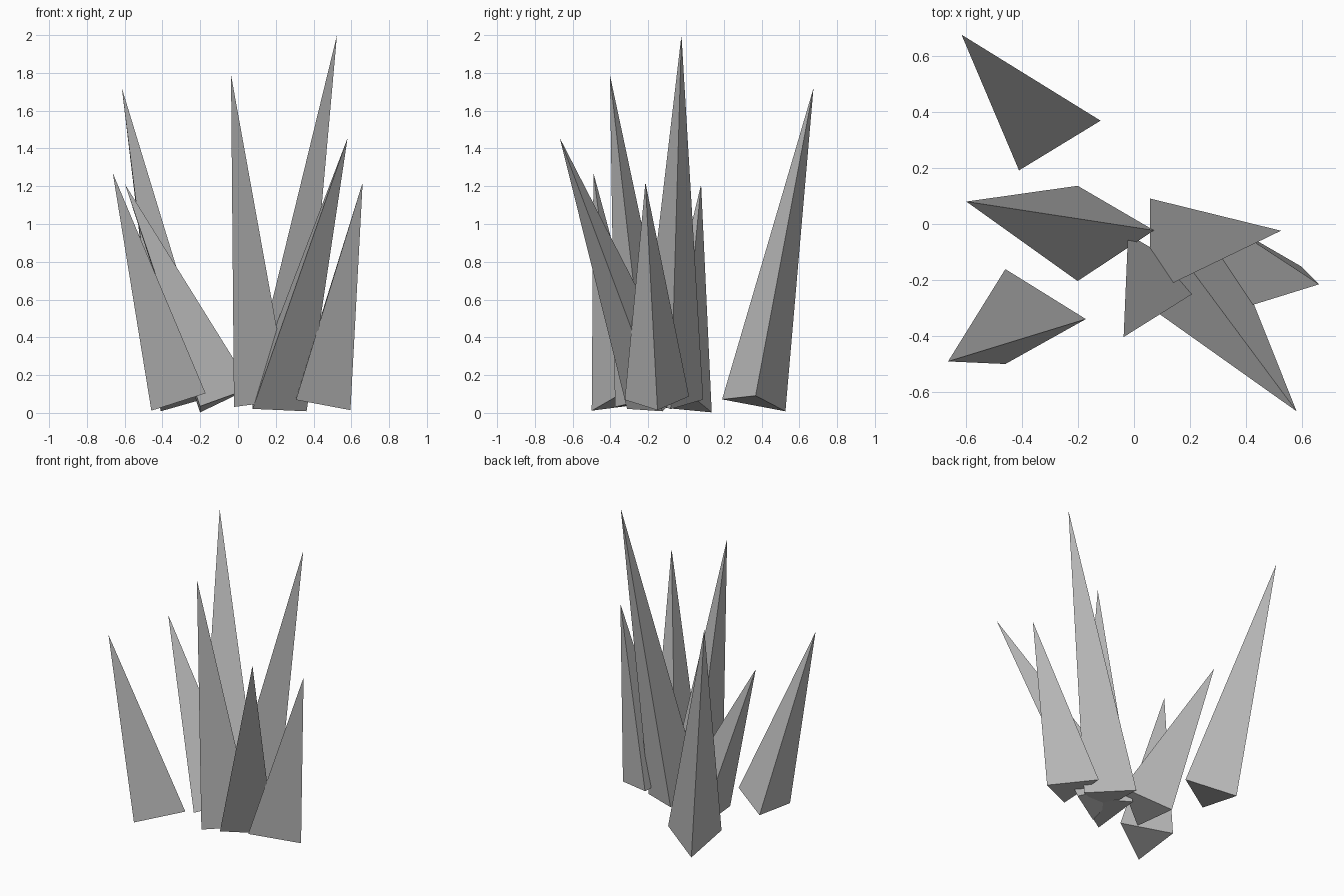
import bpy, math
from mathutils import Vector

if "Cube" in bpy.data.objects:
    bpy.data.objects.remove(bpy.data.objects["Cube"])

RADIUS = 0.197   # base triangle circumradius
BASE_Z = 0.057   # height of every base centre

grey = bpy.data.materials.new("crystal_grey")
grey.diffuse_color = (0.5, 0.5, 0.5, 1.0)
grey.use_nodes = True
grey.node_tree.nodes["Principled BSDF"].inputs["Base Color"].default_value = grey.diffuse_color


def spike(name, centre, tip):
    """Three-sided closed spike whose base is square to its leaning axis."""
    c = Vector((centre[0], centre[1], BASE_Z))
    t = Vector(tip)
    axis = (t - c).normalized()
    v = Vector((0, axis.z, -axis.y)).normalized()
    u = v.cross(axis)
    angles = [i * math.tau / 3 for i in range(3)]
    verts = [c + RADIUS * (math.cos(a) * u + math.sin(a) * v) for a in angles]
    verts.append(t)
    mesh = bpy.data.meshes.new(name)
    mesh.from_pydata(verts, [], [(0, 2, 1), (0, 1, 3), (1, 2, 3), (2, 0, 3)])
    mesh.materials.append(grey)
    mesh.update()
    obj = bpy.data.objects.new(name, mesh)
    bpy.context.collection.objects.link(obj)
    return obj


# Cluster of leaning spikes: base centre, then tip
spike("back_left_spike", (-0.313, 0.362), (-0.615, 0.675, 1.72))
spike("left_spike", (-0.110, -0.030), (-0.598, 0.08, 1.21))
spike("front_left_spike", (-0.363, -0.333), (-0.663, -0.49, 1.27))
spike("middle_spike", (0.077, -0.207), (-0.037, -0.403, 1.79))
spike("tall_spike", (0.153, -0.080), (0.524, -0.024, 2.0))
spike("front_right_spike", (0.173, -0.143), (0.58, -0.668, 1.455))
spike("right_spike", (0.403, -0.153), (0.66, -0.215, 1.22))
